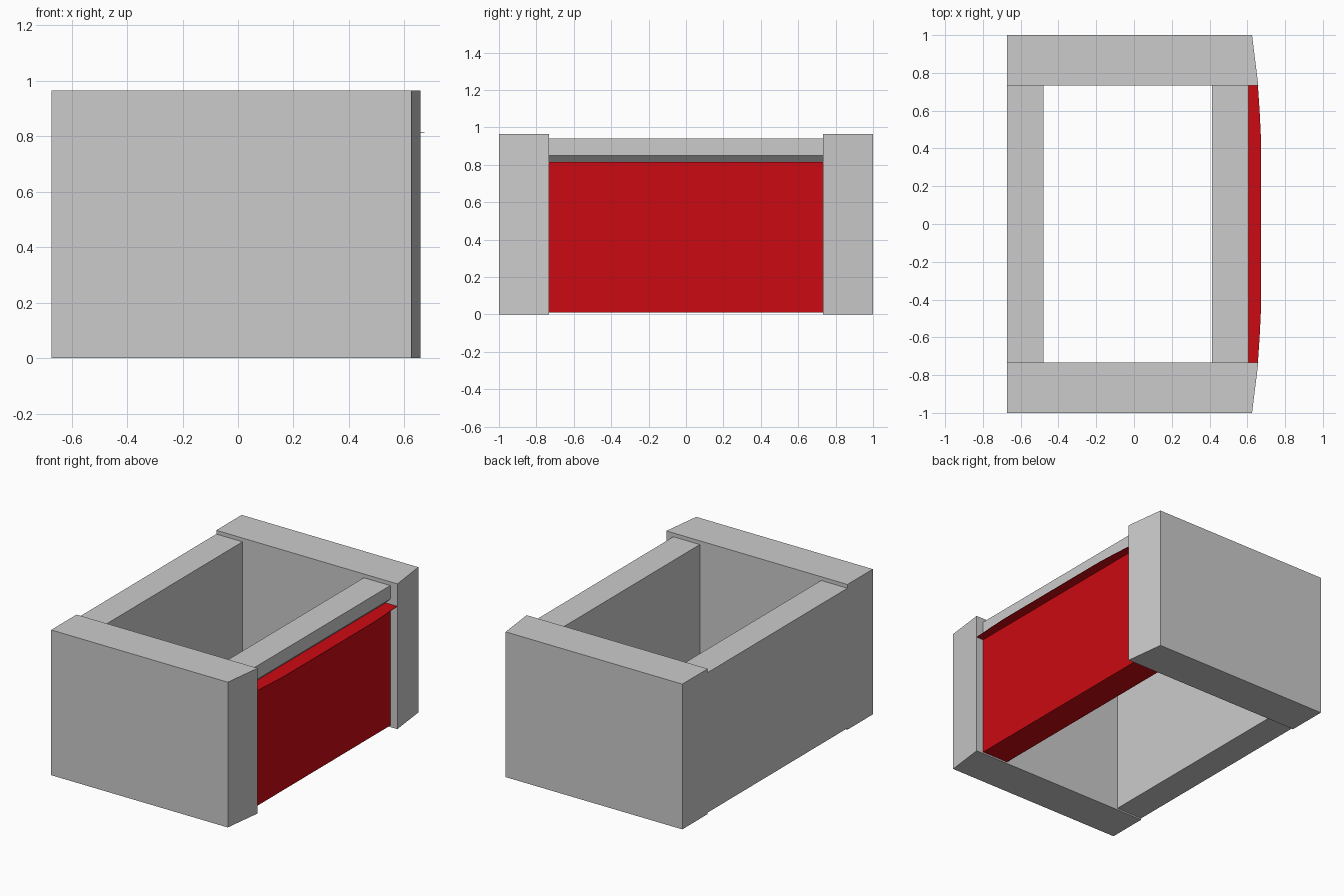
import bpy, bmesh
from mathutils import Vector

if "Cube" in bpy.data.objects:
    bpy.data.objects.remove(bpy.data.objects["Cube"])

red = bpy.data.materials.new("red")
red.diffuse_color = (0.6, 0.003, 0.006, 1)
red.use_nodes = True
red.node_tree.nodes["Principled BSDF"].inputs["Base Color"].default_value = red.diffuse_color


def prism(name, outline, direction, mat=None):
    """Extrude a closed flat outline along a direction into a solid."""
    bm = bmesh.new()
    face = bm.faces.new([bm.verts.new(p) for p in outline])
    new = bmesh.ops.extrude_face_region(bm, geom=[face])["geom"]
    verts = [g for g in new if isinstance(g, bmesh.types.BMVert)]
    bmesh.ops.translate(bm, verts=verts, vec=Vector(direction))
    bmesh.ops.recalc_face_normals(bm, faces=bm.faces[:])
    mesh = bpy.data.meshes.new(name)
    bm.to_mesh(mesh)
    bm.free()
    obj = bpy.data.objects.new(name, mesh)
    bpy.context.collection.objects.link(obj)
    if mat:
        mesh.materials.append(mat)
    return obj


HALF = 0.733   # half length of the walls between the end blocks
BACK = -0.673


def wall(name, profile, mat=None):
    """Run an x-z profile between the two end blocks."""
    return prism(name, [(x, -HALF, z) for x, z in profile], (0, 2 * HALF, 0), mat)


# End blocks with a slanted front edge
for name, s in (("left_end_block", -1), ("right_end_block", 1)):
    plan = [(BACK, s * HALF), (0.658, s * HALF), (0.625, s), (BACK, s)]
    prism(name, [(x, y, 0) for x, y in plan], (0, 0, 0.965))

# Rear wall
wall("rear_wall", [(BACK, 0.01), (-0.48, 0.01), (-0.48, 0.94), (BACK, 0.94)])

# Front wall core with undercut top rail
wall("front_wall", [(0.412, 0.016), (0.598, 0.016), (0.598, 0.815), (0.57, 0.815),
                    (0.606, 0.85), (0.606, 0.94), (0.412, 0.94)])

# Red facing covering the front and underside of the front wall
wall("red_facing", [(0.412, 0.01), (0.606, 0.01), (0.606, 0.815),
                    (0.598, 0.815), (0.598, 0.016), (0.412, 0.016)], red)

# Thin bowed red ledge along the top of the facing
edge = [(0.656, HALF), (0.665, 0.6), (0.671, 0.48), (0.672, 0.4)]
plan = [(0.57, -HALF)] + [(x, -y) for x, y in edge] + edge[::-1] + [(0.57, HALF)]
prism("red_ledge", [(x, y, 0.813) for x, y in plan], (0, 0, 0.003), red)
